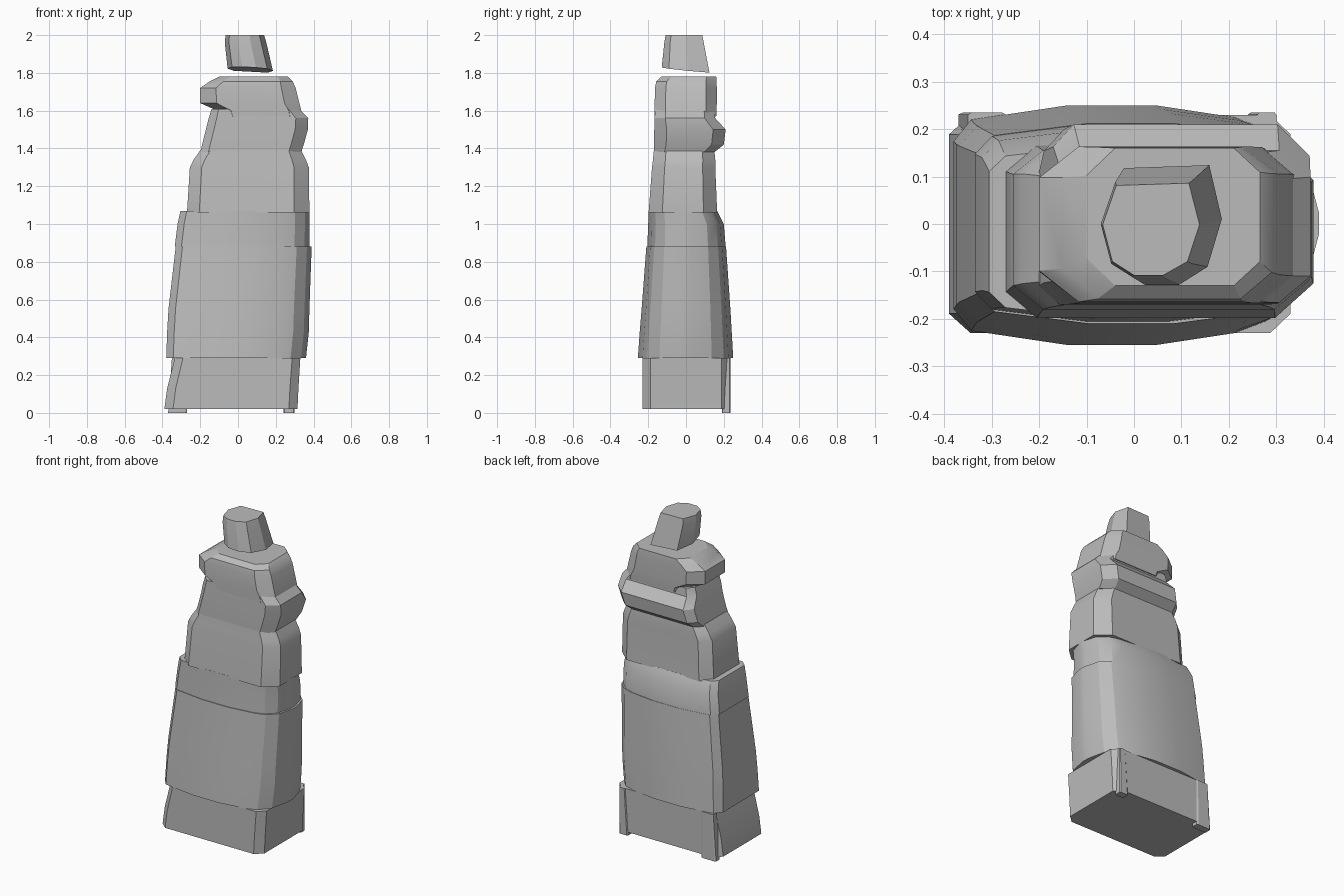
import bpy, bmesh, math

cube = bpy.data.objects.get("Cube")
if cube:
    bpy.data.objects.remove(cube, do_unlink=True)

grey = bpy.data.materials.new("plain grey")
grey.use_nodes = True
colour = (0.5, 0.5, 0.5, 1)
grey.diffuse_color = colour
grey.node_tree.nodes["Principled BSDF"].inputs["Base Color"].default_value = colour


def chamfered(left, right, left_y=None, right_y=None):
    """Unit outline with a cut corner on each side, counter-clockwise."""
    half = [(1, right_y or 1 - right), (1 - right, 1),
            (left - 1, 1), (-1, left_y or 1 - left)]
    return half + [(x, -y) for x, y in reversed(half)]


def rounded():
    """Unit outline, full at the right and squarer at the left."""
    half = [(1, .1), (.93, .55), (.78, .8), (.6, .9), (.15, 1),
            (-.35, 1), (-.9, .88), (-1, .7)]
    return half + [(x, -y) for x, y in reversed(half)]


def loft(name, outline, sections, tilt=(0, 0)):
    """Stack scaled outlines: each section is z, x range, y range."""
    bm = bmesh.new()
    rings = []
    for i, (z, x0, x1, y0, y1) in enumerate(sections):
        cx, cy, rx, ry = (x0 + x1) / 2, (y0 + y1) / 2, (x1 - x0) / 2, (y1 - y0) / 2
        ring = []
        for u, v in outline:
            # only the lowest ring is tilted
            lift = u * tilt[0] + v * tilt[1] if i == 0 else 0
            ring.append(bm.verts.new((cx + u * rx, cy + v * ry, z + lift)))
        rings.append(ring)
    count = len(outline)
    for low, high in zip(rings, rings[1:]):
        for i in range(count):
            j = (i + 1) % count
            bm.faces.new((low[i], low[j], high[j], high[i]))
    bm.faces.new(reversed(rings[0]))
    bm.faces.new(rings[-1])
    bmesh.ops.recalc_face_normals(bm, faces=bm.faces)
    mesh = bpy.data.meshes.new(name)
    bm.to_mesh(mesh)
    bm.free()
    mesh.materials.append(grey)
    obj = bpy.data.objects.new(name, mesh)
    bpy.context.collection.objects.link(obj)
    bpy.ops.object.select_all(action="DESELECT")
    obj.select_set(True)
    bpy.context.view_layer.objects.active = obj
    bpy.ops.object.shade_smooth_by_angle(angle=math.radians(25))
    return obj


# Foot of the bottle, flared towards the left edge
loft("base", chamfered(.13, .13, .82, .82), [
    (.02, -.39, .315, -.23, .23),
    (.13, -.375, .32, -.23, .23),
    (.29, -.335, .33, -.23, .23)])

# Thin seam strips at the back corners of the foot
for side, x0, x1 in (("left", .24, .3), ("right", -.37, -.27)):
    loft("seam_strip_" + side, chamfered(.2, .2), [
        (0, x0, x1, .19, .235), (.29, x0 + .02, x1, .19, .235)])

# Wide grip, in two tapering stages
loft("lower_body", rounded(), [
    (.29, -.38, .36, -.255, .25),
    (.43, -.375, .375, -.245, .242),
    (.55, -.368, .378, -.235, .235),
    (.88, -.33, .39, -.21, .212)])
loft("upper_body", rounded(), [
    (.88, -.335, .378, -.205, .21),
    (1, -.32, .378, -.2, .2),
    (1.07, -.305, .378, -.198, .165)])

# Shoulder narrowing to the neck
loft("shoulder", chamfered(.2, .25, .7, .6), [
    (1.06, -.27, .378, -.198, .165),
    (1.3, -.255, .375, -.18, .155),
    (1.34, -.235, .36, -.175, .155),
    (1.39, -.2, .335, -.17, .15)])

# Neck with a ridge bulging at the back
loft("neck", chamfered(.16, .25, .75, .65), [
    (1.38, -.2, .335, -.17, .15),
    (1.42, -.19, .348, -.17, .2),
    (1.5, -.17, .37, -.168, .21),
    (1.56, -.155, .372, -.166, .155),
    (1.61, -.14, .325, -.164, .15)])

# Head with the blunt spout overhanging the right
loft("head", chamfered(.33, .3, .6, .65), [
    (1.57, -.1, .34, -.166, .16),
    (1.6, -.11, .335, -.166, .162),
    (1.64, -.2, .325, -.166, .163),
    (1.72, -.2, .305, -.164, .163),
    (1.755, -.15, .29, -.158, .162),
    (1.78, -.1, .265, -.13, .16)])

# Separate tapered cap, tilted underneath
loft("cap", [(1, .1), (.78, 1), (-.72, .95), (-1, .1),
             (-.8, -.7), (-.35, -1), (.25, -1), (.75, -.7)], [
    (1.818, -.055, .185, -.128, .124),
    (1.96, -.07, .15, -.115, .094),
    (2, -.066, .138, -.108, .086)], tilt=(-.006, -.012))
